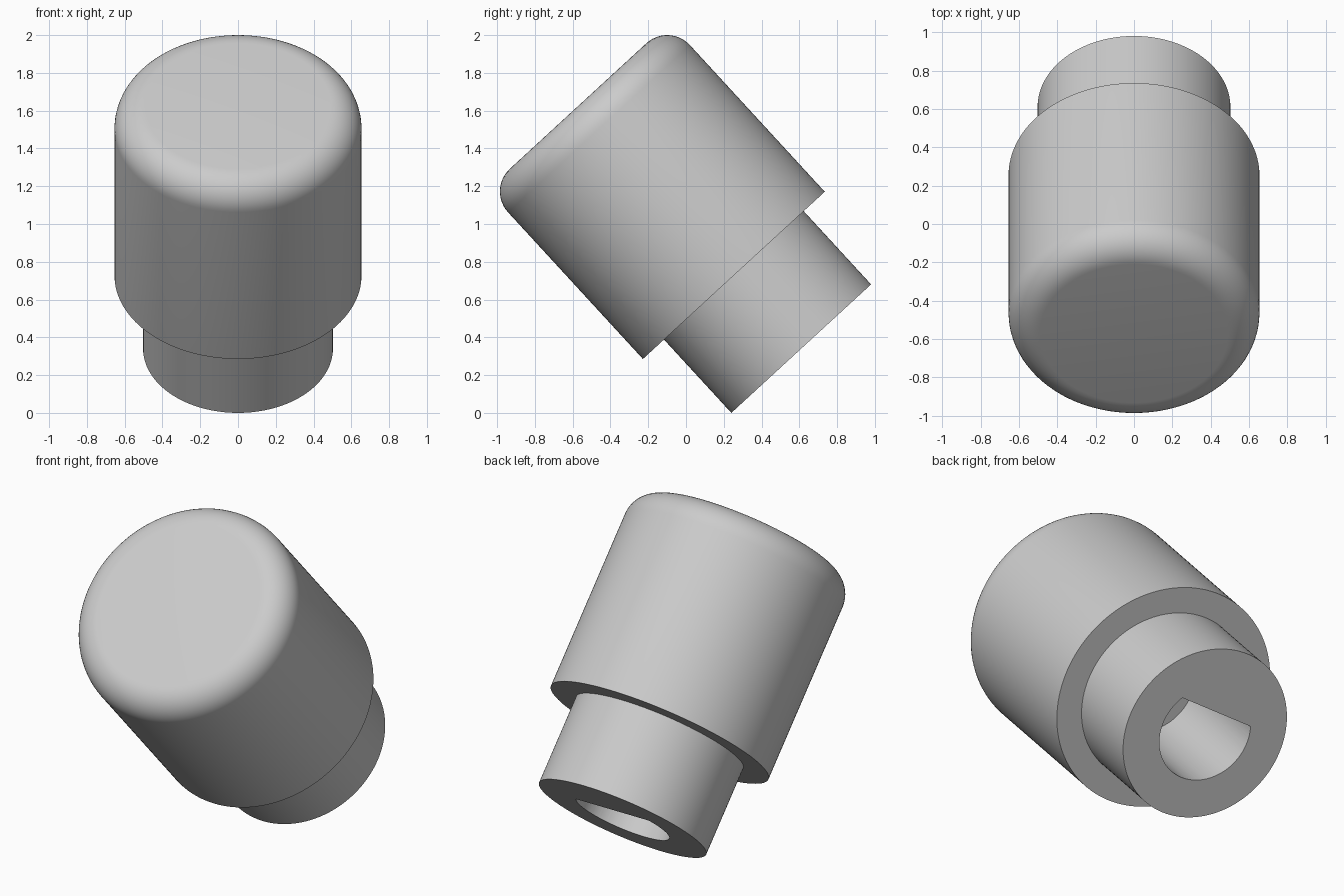
import bpy, bmesh, math
from mathutils import Matrix

if "Cube" in bpy.data.objects:
    bpy.data.objects.remove(bpy.data.objects["Cube"], do_unlink=True)

STEM_R, CAP_R = 0.5025, 0.654
STEM_H, TOTAL_H = 0.527, 1.745
FILLET = 0.163
HOLE_R, HOLE_FLAT, HOLE_DEPTH = 0.28, 0.134, 0.705

grey = bpy.data.materials.new("plain_grey")
grey.use_nodes = True
colour = (0.6, 0.6, 0.6, 1)
grey.diffuse_color = colour
grey.node_tree.nodes["Principled BSDF"].inputs["Base Color"].default_value = colour


def make_object(name, bm):
    bmesh.ops.recalc_face_normals(bm, faces=bm.faces)
    mesh = bpy.data.meshes.new(name)
    bm.to_mesh(mesh)
    bm.free()
    mesh.materials.append(grey)
    obj = bpy.data.objects.new(name, mesh)
    bpy.context.collection.objects.link(obj)
    return obj


def revolve(name, profile, steps=128):
    bm = bmesh.new()
    verts = [bm.verts.new((r, 0, z)) for r, z in profile]
    edges = [bm.edges.new(pair) for pair in zip(verts, verts[1:])]
    bmesh.ops.spin(bm, geom=verts + edges, cent=(0, 0, 0), axis=(0, 0, 1),
                   angle=math.tau, steps=steps, use_duplicate=False)
    bmesh.ops.remove_doubles(bm, verts=bm.verts, dist=1e-5)
    return make_object(name, bm)


# Stepped knob: narrow stem, wide cap, rounded top rim
rim = []
for i in range(13):
    a = math.pi / 2 * i / 12
    rim.append((CAP_R - FILLET + FILLET * math.cos(a),
                TOTAL_H - FILLET + FILLET * math.sin(a)))
knob = revolve("knob", [(0, 0), (STEM_R, 0), (STEM_R, STEM_H), (CAP_R, STEM_H)]
               + rim + [(0, TOTAL_H)])

# D-shaped shaft hole: an arc closed by a flat
bm = bmesh.new()
start = math.pi - math.asin(HOLE_FLAT / HOLE_R)
sweep = math.pi + 2 * math.asin(HOLE_FLAT / HOLE_R)
outline = [bm.verts.new((HOLE_R * math.cos(start + sweep * i / 64),
                         HOLE_R * math.sin(start + sweep * i / 64), -0.1))
           for i in range(65)]
base = bm.faces.new(outline)
top = bmesh.ops.extrude_face_region(bm, geom=[base])["geom"]
bmesh.ops.translate(bm, verts=[v for v in top if isinstance(v, bmesh.types.BMVert)],
                    vec=(0, 0, HOLE_DEPTH + 0.1))
cutter = make_object("shaft_hole_cutter", bm)
cutter.hide_render = True

cut = knob.modifiers.new("shaft_hole", 'BOOLEAN')
cut.operation = 'DIFFERENCE'
cut.solver = 'EXACT'
cut.object = cutter
bpy.ops.object.select_all(action='DESELECT')
knob.select_set(True)
bpy.context.view_layer.objects.active = knob
bpy.ops.object.modifier_apply(modifier=cut.name)
bpy.data.objects.remove(cutter, do_unlink=True)
bpy.ops.object.shade_smooth_by_angle(angle=math.radians(30))

# Lean the knob forward so it rests on the edge of its stem
tilt = math.radians(42.6)
knob.data.transform(Matrix.Translation((0, 0.61, STEM_R * math.sin(tilt)))
                    @ Matrix.Rotation(tilt, 4, 'X'))
